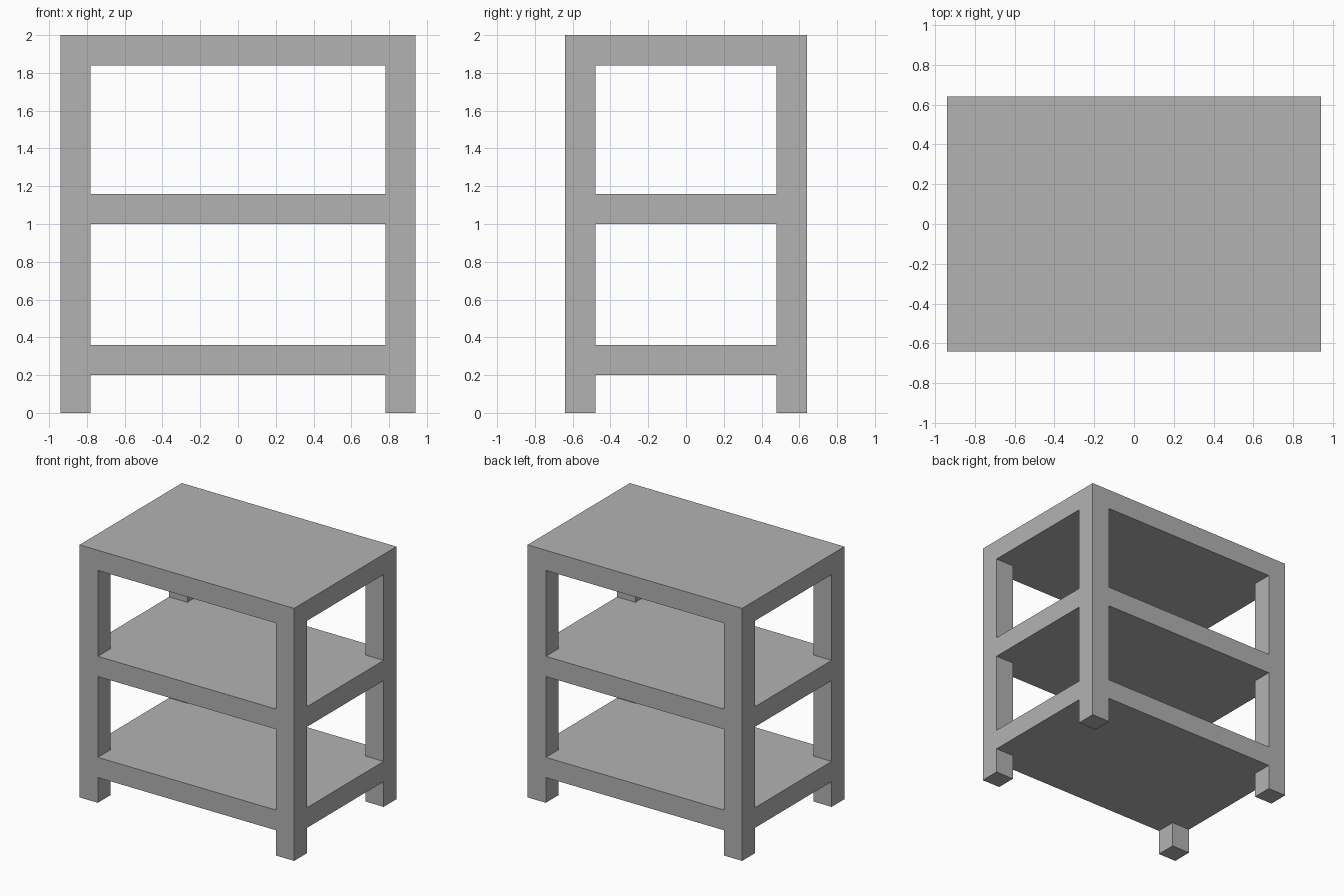
import bpy, bmesh

if "Cube" in bpy.data.objects:
    bpy.data.objects.remove(bpy.data.objects["Cube"])

HX, HY, HEIGHT = 0.94, 0.64, 2.0      # half width, half depth, height
LEG = 0.16                            # leg thickness
GAPS = [(-0.1, 0.20), (0.36, 1.00), (1.16, 1.84)]   # open heights

grey = bpy.data.materials.new("plain_grey")
grey.diffuse_color = (0.448, 0.448, 0.448, 1)
grey.use_nodes = True
grey.node_tree.nodes["Principled BSDF"].inputs["Base Color"].default_value = grey.diffuse_color


def prism(name, outline, z0, z1):
    """Extrude a flat outline from z0 to z1."""
    bm = bmesh.new()
    face = bm.faces.new([bm.verts.new((x, y, z0)) for x, y in outline])
    new = bmesh.ops.extrude_face_region(bm, geom=[face])["geom"]
    bmesh.ops.translate(bm, vec=(0, 0, z1 - z0),
                        verts=[v for v in new if isinstance(v, bmesh.types.BMVert)])
    bmesh.ops.recalc_face_normals(bm, faces=bm.faces)
    mesh = bpy.data.meshes.new(name)
    bm.to_mesh(mesh)
    bm.free()
    obj = bpy.data.objects.new(name, mesh)
    bpy.context.collection.objects.link(obj)
    return obj


# Solid block that becomes the legs and three shelves
frame = prism("shelf_table", [(-HX, -HY), (HX, -HY), (HX, HY), (-HX, HY)], 0, HEIGHT)
frame.data.materials.append(grey)

# Cross-shaped openings leave a square leg at each corner
ix, iy, ox, oy = HX - LEG, HY - LEG, HX + 0.1, HY + 0.1
cross = [(-ix, -oy), (ix, -oy), (ix, -iy), (ox, -iy), (ox, iy), (ix, iy),
         (ix, oy), (-ix, oy), (-ix, iy), (-ox, iy), (-ox, -iy), (-ix, -iy)]
bpy.context.view_layer.objects.active = frame
for z0, z1 in GAPS:
    cutter = prism("opening_cutter", cross, z0, z1)
    cutter.data.materials.append(grey)
    cutter.hide_render = True
    mod = frame.modifiers.new("opening", 'BOOLEAN')
    mod.operation = 'DIFFERENCE'
    mod.solver = 'EXACT'
    mod.object = cutter
    bpy.ops.object.modifier_apply(modifier=mod.name)
    bpy.data.objects.remove(cutter)
